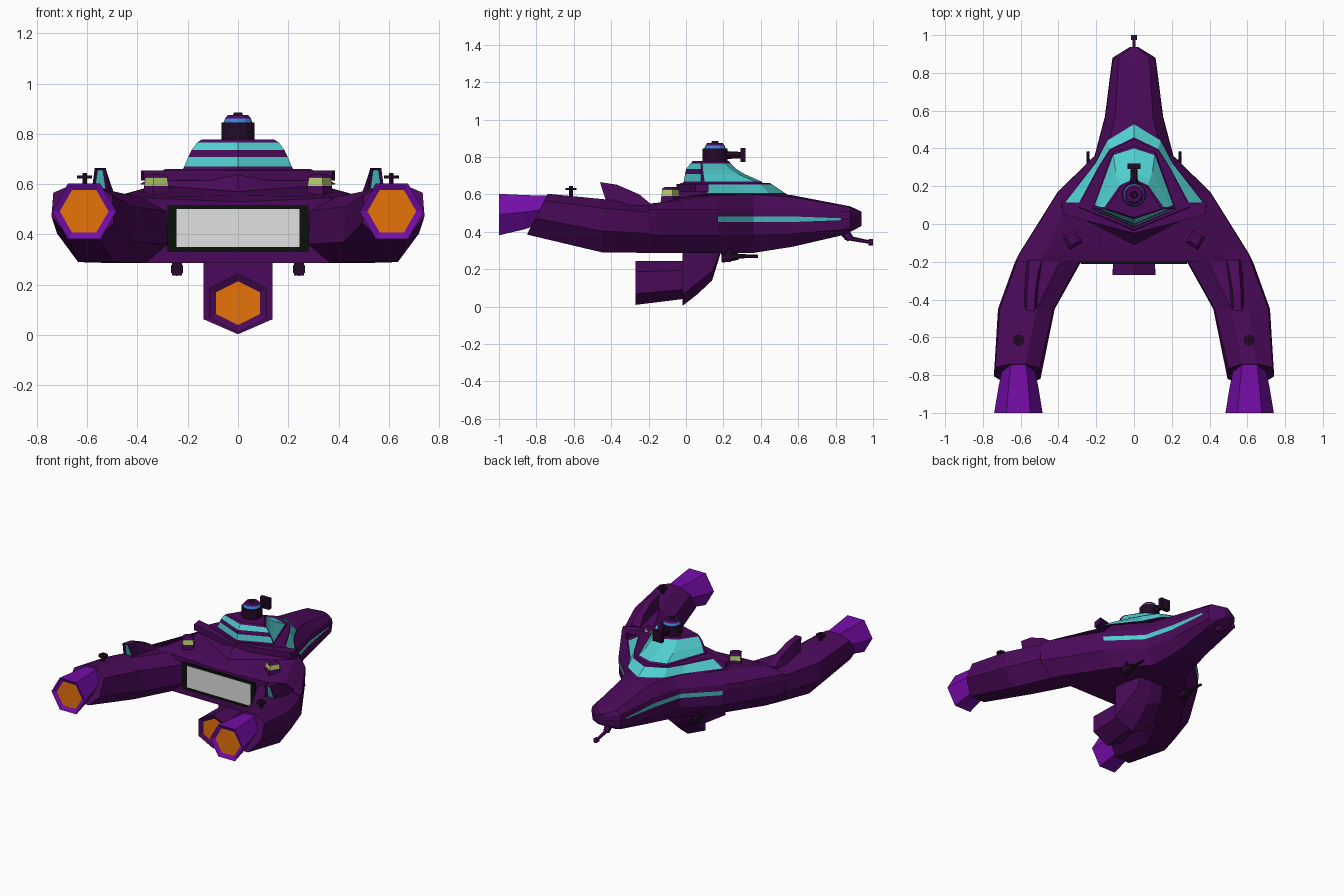
import bpy, bmesh, math
from mathutils import Vector, Matrix

if "Cube" in bpy.data.objects:
    bpy.data.objects.remove(bpy.data.objects["Cube"])


def material(name, rgb):
    m = bpy.data.materials.new(name)
    m.diffuse_color = (*rgb, 1)
    m.use_nodes = True
    m.node_tree.nodes["Principled BSDF"].inputs["Base Color"].default_value = m.diffuse_color
    return m


HULL = material("hull purple", (0.069, 0.003, 0.10))
BRIGHT = material("engine purple", (0.18, 0.004, 0.40))
GLOW = material("orange glow", (0.80, 0.17, 0.003))
GLASS = material("cyan glass", (0.08, 0.62, 0.62))
DARK = material("dark gunmetal purple", (0.018, 0.003, 0.022))
BLACK = material("black frame", (0.003, 0.006, 0.003))
WHITE = material("pale hangar field", (0.75, 0.75, 0.75))
LAMP = material("lime lamp", (0.5, 0.65, 0.17))
BLUE = material("blue band", (0.05, 0.22, 0.7))


def finish(name, bm, mats):
    bmesh.ops.recalc_face_normals(bm, faces=bm.faces[:])
    me = bpy.data.meshes.new(name)
    bm.to_mesh(me)
    bm.free()
    for m in mats:
        me.materials.append(m)
    ob = bpy.data.objects.new(name, me)
    bpy.context.collection.objects.link(ob)
    return ob


def loft(name, rings, mats, rule=None, closed=True, mirror=False, inset=None):
    """Skin a row of cross-sections; rule(ring, side) picks the material; side -1 is a cap."""
    bm = bmesh.new()
    vs = [[bm.verts.new(p) for p in r] for r in rings]
    n = len(vs[0])
    for i in range(len(vs) - 1):
        for j in range(n if closed else n - 1):
            k = (j + 1) % n
            f = bm.faces.new((vs[i][j], vs[i][k], vs[i + 1][k], vs[i + 1][j]))
            f.material_index = rule(i, j) if rule else 0
    for i in (0, len(vs) - 1):
        f = bm.faces.new(vs[i])
        f.material_index = rule(i, -1) if rule else 0
    if mirror:
        geom = bm.verts[:] + bm.edges[:] + bm.faces[:]
        bmesh.ops.mirror(bm, geom=geom, matrix=Matrix(), merge_dist=1e-4, axis='X')
    bmesh.ops.recalc_face_normals(bm, faces=bm.faces[:])
    if inset:
        faces = [f for f in bm.faces if f.material_index == 1]
        rim = bmesh.ops.inset_individual(bm, faces=faces, thickness=inset[0], depth=inset[1])
        for f in rim["faces"]:
            f.material_index = 0
    return finish(name, bm, mats)


def rod(name, p0, p1, r0, r1, n, mat, turn=0.0):
    p0, p1 = Vector(p0), Vector(p1)
    d = p1 - p0
    mx = Matrix.Translation((p0 + p1) / 2) @ d.to_track_quat('Z', 'Y').to_matrix().to_4x4() @ Matrix.Rotation(turn, 4, 'Z')
    bm = bmesh.new()
    bmesh.ops.create_cone(bm, cap_ends=True, segments=n, radius1=r0, radius2=r1, depth=d.length, matrix=mx)
    return finish(name, bm, [mat])


def box(name, c, s, mat):
    bm = bmesh.new()
    bmesh.ops.create_cube(bm, size=1, matrix=Matrix.Translation(c) @ Matrix.Diagonal((*s, 1)))
    return finish(name, bm, [mat])


# Central hull: y, top z, top-edge x, top-edge z, outer x, shoulder z, low z, keel x, keel z
stations = [
    (0.937, .508, .012, .506, .018, .495, .44, .01, .43),
    (0.88, .535, .08, .53, .11, .505, .42, .07, .40),
    (0.83, .545, .085, .54, .117, .51, .41, .075, .38),
    (0.57, .595, .10, .585, .15, .52, .39, .09, .32),
    (0.36, .62, .15, .60, .205, .52, .385, .13, .287),
    (0.17, .625, .33, .595, .40, .52, .38, .30, .287),
    (-.15, .555, .47, .552, .60, .52, .38, .51, .287),
    (-.20, .53, .49, .55, .625, .52, .385, .53, .287)]
rings = []
for i, (y, zt, xt, z1, xo, zs, zl, xb, zb) in enumerate(stations):
    a, b = (.472, .462) if i < 3 else (.482, .452)
    rings.append([(0, y, zt), (xt, y, z1), (xo, y, zs), (xo + .004, y, a),
                  (xo, y, b), (xo - .004, y, zl), (xb, y, zb), (0, y, zb)])
loft("central_hull", rings, [HULL, GLASS],
     lambda i, j: 1 if j == 3 and 2 <= i < 5 else 0, closed=False, mirror=True)

# Swept arms: y, inner x, outer x, top z, bottom z, back slant
rings = []
for y, xi, xo, zt, zb, sl in [(-.2, .28, .63, .55, .287, 0), (-.45, .42, .72, .575, .29, 0),
                              (-.74, .495, .742, .603, .385, .11)]:
    w, h = xo - xi, zt - zb
    prof = [(.32, 1), (.62, 1), (.97, .83), (1, .40), (.72, 0), (.25, 0), (0, .28), (.02, .78)]
    rings.append([(xi + u * w, y - sl * (1 - v), zb + v * h) for u, v in prof])
loft("swept_arms", rings, [HULL], mirror=True)

# Lower deck with wraparound sloping windows
low = [(0, .54, .60), (.142, .45, .60), (.205, .325, .60), (.375, .115, .60), (.39, .09, .60), (0, -.11, .57)]
top = [(0, .45, .66), (.128, .39, .66), (.19, .295, .66), (.28, .115, .66), (.29, .09, .66), (0, -.03, .66)]
loft("lower_deck", [[Vector(a).lerp(Vector(b), t) for a, b in zip(low, top)] for t in (0, .13, .9, 1)],
     [HULL, GLASS], lambda i, j: 1 if i == 1 and j in (0, 1, 2) else 0, closed=False, mirror=True)
rim = [(.385, .12), (.375, .05), (0, -.05), (0, .03)]
loft("deck_rear_rim", [[(x, y, z) for x, y in rim] for z in (.615, .655)], [HULL],
     closed=False, mirror=True)

# Bridge tiers: z, front y, half width at front corner, half width at rear corner, rear y
tiers = [(.655, .42, .115, .222, -.02), (.67, .40, .110, .214, -.012), (.708, .315, .097, .198, -.005),
         (.735, .27, .085, .185, .0), (.765, .24, .075, .163, .025), (.777, .23, .07, .145, .035)]
rings = []
for z, f, m, w, b in tiers:
    c, d = Vector((m, f - .035, z)), Vector((w, .08, z))
    rings.append([(0, f, z), c, c.lerp(d, .93), d, (0, b, z)])


def bridge_rule(i, j):
    if j in (0, 1):
        return int(1 <= i <= 3)
    return int(j == 3 and i in (1, 3))


loft("bridge", rings, [HULL, GLASS], bridge_rule, closed=False, mirror=True)

# Roof turret
for nm, z0, z1, r0, r1, m in [("turret_base", .77, .845, .066, .066, DARK),
                              ("turret_band", .845, .862, .058, .05, BLUE),
                              ("turret_cap", .862, .875, .052, .04, HULL),
                              ("turret_knob", .875, .885, .02, .016, DARK)]:
    rod(nm, (0, .155, z0), (0, .155, z1), r0, r1, 12, m)
rod("turret_barrel", (0, .2, .81), (0, .31, .81), .022, .016, 8, DARK)
box("turret_muzzle", (0, .305, .81), (.07, .028, .075), DARK)

# Rear hangar opening
box("hangar_frame", (0, -.20, .424), (.56, .022, .184), BLACK)
box("hangar_field", (0, -.21, .426), (.488, .006, .15), WHITE)


def hexring(cx, y, cz, rx, rz, start):
    return [(cx + rx * math.cos(start + k * math.pi / 3), y, cz + rz * math.sin(start + k * math.pi / 3))
            for k in range(6)]


# Arm engines and belly engine, with recessed glowing ends
def glow_end(i, j):
    return 1 if j == -1 and i > 0 else 0


for name, rs, base in [
        ("arm_engines", [hexring(.612, y, z, r, r, 0)
                         for y, z, r in [(-.735, .525, .078), (-.86, .505, .105), (-1, .492, .128)]], BRIGHT),
        ("belly_engine", [hexring(0, y, z, r * 1.12, r, math.pi / 6)
                          for y, z, r in [(.02, .145, .10), (-.27, .127, .118)]], HULL)]:
    loft(name, rs, [base, GLOW], glow_end, mirror=name == "arm_engines", inset=(.031, -.015))

# Belly pylon
loft("belly_pylon", [[(0, y, zb), (w, y, zb + d), (w, y, .30), (-w, y, .30), (-w, y, zb + d)]
                     for y, w, zb, d in [(-.02, .138, .003, .06), (.06, .13, .065, .06),
                                         (.14, .11, .14, .05), (.185, .09, .285, .005)]], [HULL])

# Arm fins with a rear intake
fin = []
for y, xc, w, wt, zt, s in [(-.19, .522, .042, .034, .55, 0), (-.25, .532, .041, .026, .60, 0),
                            (-.37, .545, .038, .022, .652, 0), (-.46, .548, .038, .022, .665, .04)]:
    fin.append([(xc - w, y + s, .54), (xc + w, y + s, .54), (xc + wt, y, zt), (xc - wt, y, zt)])
loft("arm_fins", fin, [HULL, GLASS], glow_end, mirror=True, inset=(.017, -.01))

for side, s in (("left", -1), ("right", 1)):
    # Deck lamps: purple foot, lime glass, purple hat
    x = .325 * s
    for part, z0, z1, r0, r1, m in [("_lamp_foot", .55, .592, .055, .05, HULL),
                                    ("_lamp", .592, .626, .05, .045, LAMP),
                                    ("_lamp_cap", .626, .64, .052, .03, HULL)]:
        rod(side + part, (x, -.083, z0), (x, -.083, z1), r0, r1, 4, m, .25 * s)
    # Arm antennas
    x = .61 * s
    rod(side + "_antenna_stem", (x, -.615, .57), (x, -.615, .645), .01, .01, 6, DARK)
    rod(side + "_antenna_disc", (x, -.615, .622), (x, -.615, .634), .03, .03, 8, DARK)
    # Side guns under the hull
    x = .243 * s
    box(side + "_gun_body", (x, .215, .30), (.04, .05, .125), DARK)
    rod(side + "_gun_mount", (x, .19, .262), (x, .28, .27), .028, .02, 6, DARK)
    rod(side + "_gun_barrel", (x, .27, .27), (x, .385, .268), .012, .009, 6, DARK)

# Nose gun
rod("nose_gun_stem", (0, .83, .42), (0, .88, .36), .028, .02, 6, HULL)
rod("nose_gun_barrel", (0, .85, .37), (0, .99, .343), .013, .009, 6, HULL)
rod("nose_gun_muzzle", (0, .975, .344), (0, 1.0, .344), .018, .018, 6, HULL)
